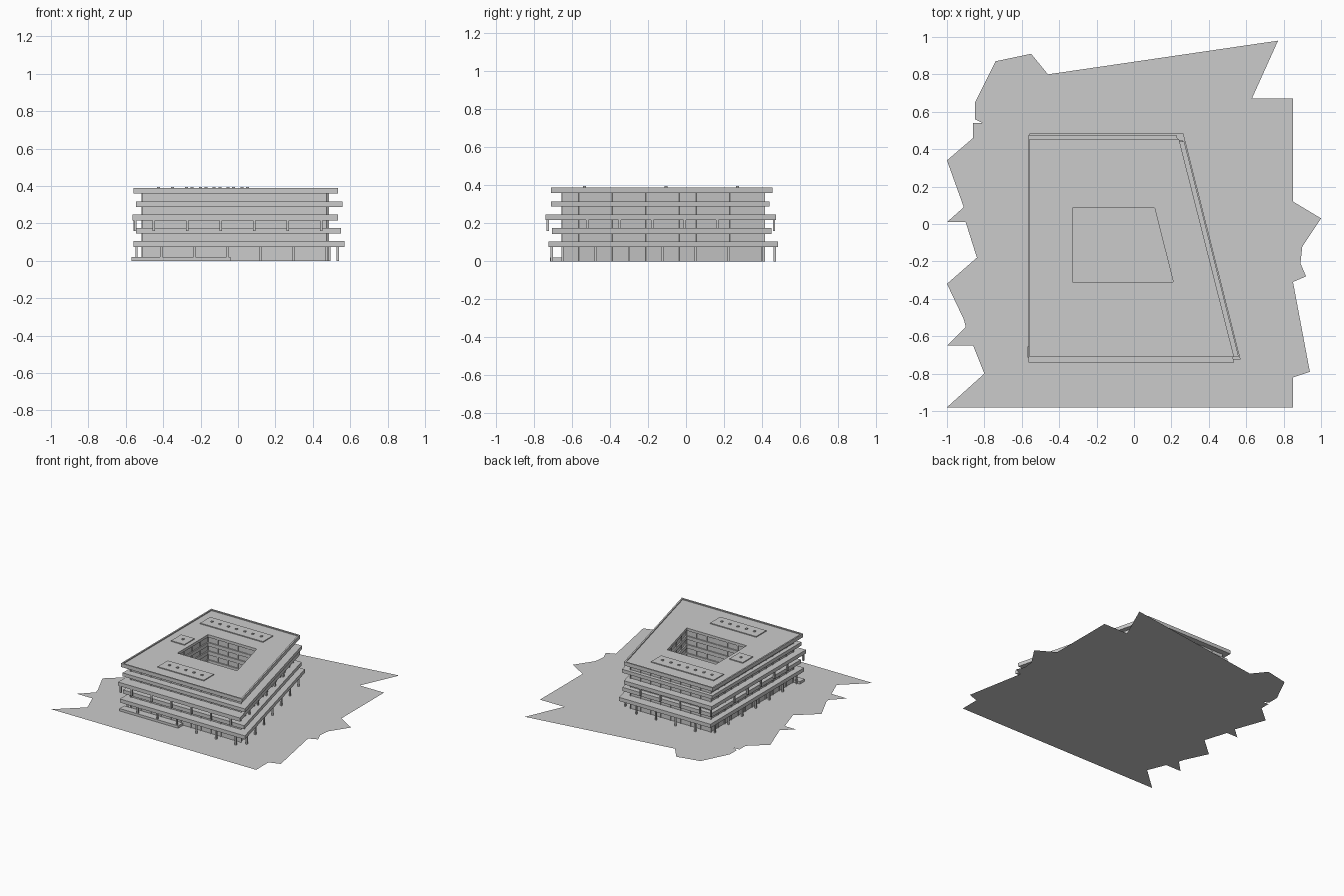
import bpy
import bmesh
from mathutils import Vector, Matrix

cube = bpy.data.objects.get("Cube")
if cube:
    bpy.data.objects.remove(cube, do_unlink=True)

grey = bpy.data.materials.new("light_grey")
grey.use_nodes = True
colour = (0.6, 0.6, 0.6, 1)
grey.diffuse_color = colour
grey.node_tree.nodes["Principled BSDF"].inputs["Base Color"].default_value = colour

SLANT = 0.253  # the left side leans inward towards the back


def finish(name, bm):
    mesh = bpy.data.meshes.new(name)
    bm.to_mesh(mesh)
    bm.free()
    mesh.materials.append(grey)
    obj = bpy.data.objects.new(name, mesh)
    bpy.context.collection.objects.link(obj)
    return obj


def trapezoid(left, right, front, back):
    return [Vector((left, front)), Vector((right, front)),
            Vector((right - SLANT * (back - front), back)), Vector((left, back))]


def ring(name, outer, inner, bottom, top):
    """Flat trapezoid slab with a trapezoid opening."""
    bm = bmesh.new()
    ob, ot, ib, it = [[bm.verts.new((p.x, p.y, z)) for p in loop]
                      for loop in (outer, inner) for z in (bottom, top)]
    for i in range(4):
        j = (i + 1) % 4
        bm.faces.new((ob[i], ob[j], ot[j], ot[i]))
        bm.faces.new((ib[j], ib[i], it[i], it[j]))
        bm.faces.new((ot[i], ot[j], it[j], it[i]))
        bm.faces.new((ob[j], ob[i], ib[i], ib[j]))
    return finish(name, bm)


def add_box(bm, centre, size, angle=0):
    bmesh.ops.create_cube(bm, size=1, matrix=Matrix.Translation(centre)
                          @ Matrix.Rotation(angle, 4, "Z")
                          @ Matrix.Diagonal((*size, 1)))


def box(name, x0, x1, y0, y1, z0, z1):
    bm = bmesh.new()
    add_box(bm, ((x0 + x1) / 2, (y0 + y1) / 2, (z0 + z1) / 2),
            (x1 - x0, y1 - y0, z1 - z0))
    return finish(name, bm)


def mullions(name, quad, spacing, levels):
    """Evenly spaced window bars along every wall of a trapezoid."""
    bm = bmesh.new()
    for i in range(4):
        a, b = quad[i], quad[(i + 1) % 4]
        run = b - a
        count = max(2, round(run.length / spacing))
        angle = Vector((1, 0)).angle_signed(run) * -1
        for k in range(count):
            p = a + run * (k / count)
            for z0, z1 in levels:
                add_box(bm, (p.x, p.y, (z0 + z1) / 2), (0.008, 0.012, z1 - z0), angle)
    return finish(name, bm)


def columns(name, bounds, inset, xs, ys, z0, z1):
    """Posts under the rim of a floor: front and back rows, then the sides."""
    left, right, front, back = bounds
    spots = [(x, y) for x in xs for y in (front + inset, back - inset)
             if x < right - SLANT * (y - front) - inset]
    for y in ys:
        spots += [(left + inset, y), (right - SLANT * (y - front) - inset, y)]
    bm = bmesh.new()
    for x, y in spots:
        add_box(bm, (x, y, (z0 + z1) / 2), (0.012, 0.012, z1 - z0))
    return finish(name, bm)


# Ground sheet with its ragged outline
outline = [(-1, -.98), (.85, -.98), (.85, -.82), (.94, -.79), (.85, -.78),
           (.85, -.31), (.92, -.28), (.89, -.21), (.9, -.12), (1, .03),
           (.85, .12), (.85, .67), (.63, .67), (.77, .98), (.56, .72),
           (.52, .74), (.5, .67), (.32, .67), (.28, .69), (.27, .67),
           (-.42, .67), (-.46, .8), (-.46, .67), (-.55, .67), (-.55, .91),
           (-.74, .87), (-.79, .65), (-.85, .65), (-.85, .56), (-.81, .56),
           (-.81, .54), (-.86, .54), (-.86, .46), (-1, .34), (-.86, .34),
           (-.91, .09), (-1, .01), (-.9, .01), (-.84, -.18), (-1, -.32),
           (-.8, -.32), (-.76, -.43), (-.88, -.54), (-.91, -.51),
           (-.9, -.55), (-1, -.65), (-.86, -.65), (-.8, -.8)]
bm = bmesh.new()
face = bm.faces.new([bm.verts.new((x, y, 0)) for x, y in outline])
bmesh.ops.triangulate(bm, faces=[face])
finish("ground", bm)

# Floor slabs, each shifted a little from the one below
court = trapezoid(-0.33, 0.21, -0.31, 0.085)
floors = [((-0.56, 0.57, -0.725, 0.485), 0.075, 0.105),
          ((-0.545, 0.55, -0.705, 0.45), 0.145, 0.175),
          ((-0.565, 0.535, -0.74, 0.475), 0.217, 0.247),
          ((-0.545, 0.56, -0.71, 0.44), 0.288, 0.316),
          ((-0.56, 0.535, -0.71, 0.455), 0.36, 0.382)]
for number, (bounds, z0, z1) in enumerate(floors, 1):
    ring(f"floor_slab_{number}", trapezoid(*bounds), court, z0, z1)

# Roof parapet
left, right, front, back = floors[-1][0]
rim = 0.012
ring("roof_parapet", trapezoid(left, right, front, back),
     trapezoid(left + rim, right - 1.3 * rim, front + rim, back - rim), 0.38, 0.39)

# Recessed walls around the courtyard
wall = trapezoid(-0.51, 0.48, -0.65, 0.41)
court_wall = trapezoid(-0.34, 0.223, -0.32, 0.095)
ring("walls", wall, court_wall, 0, 0.37)

# Window bars between the slabs
levels = [(0, floors[0][1])]
levels += [(a[2], b[1]) for a, b in zip(floors, floors[1:])]
mullions("outer_window_bars", wall, 0.09, levels)
mullions("courtyard_window_bars", court_wall, 0.1, levels)

# Columns at the ground and under the third slab
columns("ground_columns", floors[0][0], 0.018,
        [-0.41 + 0.177 * k for k in range(6)],
        [-0.65 + 0.175 * k for k in range(7)], 0, 0.08)
columns("upper_columns", floors[2][0], 0.012,
        [-0.55] + [-0.45 + 0.179 * k for k in range(6)],
        [-0.52 + 0.171 * k for k in range(5)], 0.16, 0.22)

# Entrance ledge at the front and side door
box("front_ledge", -0.57, -0.04, -0.715, -0.655, 0, 0.02)
bm = bmesh.new()
add_box(bm, (0.48 - SLANT * 0.51, -0.14, 0.025), (0.012, 0.06, 0.05), 0.248)
finish("side_door", bm)

# Roof plates with small vents
rows = [("back", [-0.425 + 0.0745 * k for k in range(7)], 0.27),
        ("front", [-0.245 + 0.074 * k for k in range(5)], -0.535),
        ("right", [-0.425], -0.105)]
for side, xs, y in rows:
    box(f"{side}_roof_plate", xs[0] - 0.06, xs[-1] + 0.06, y - 0.065, y + 0.065, 0.38, 0.389)
    bm = bmesh.new()
    for x in xs:
        add_box(bm, (x, y, 0.391), (0.016, 0.016, 0.01))
    finish(f"{side}_roof_vents", bm)
